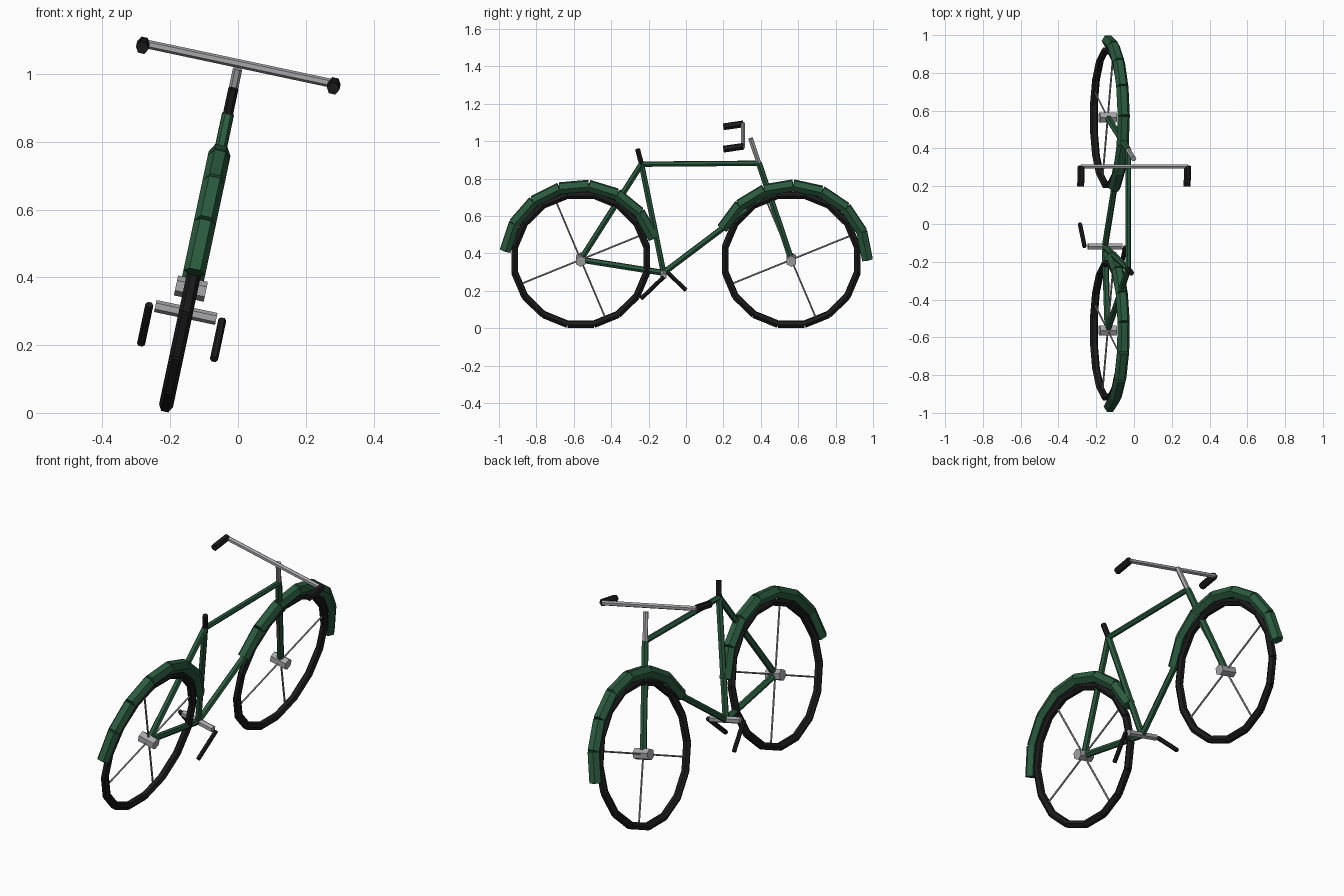
import bpy, bmesh, math
from mathutils import Vector, Matrix

if "Cube" in bpy.data.objects:
    bpy.data.objects.remove(bpy.data.objects["Cube"])

# Bike is built upright in the plane x = 0, then leaned about the ground line
LEAN = Matrix.Translation((-0.217, 0, 0)) @ Matrix.Rotation(math.radians(12), 4, 'Y')


def material(name, rgb):
    m = bpy.data.materials.new(name)
    m.diffuse_color = (*rgb, 1)
    m.use_nodes = True
    m.node_tree.nodes["Principled BSDF"].inputs["Base Color"].default_value = m.diffuse_color
    return m


GREEN = material("dark green paint", (0.024, 0.105, 0.05))
BLACK = material("black rubber", (0.012, 0.011, 0.012))
SILVER = material("silver metal", (0.39, 0.39, 0.41))


def rods(name, segments, r, mat, sides=6):
    """One object made of straight capped prisms, one per (start, end) pair."""
    bm = bmesh.new()
    for a, b in segments:
        a, b = Vector(a), Vector(b)
        d = (b - a).normalized()
        side = Vector((0, 0, 1)) if abs(d.x) > 0.9 else Vector((1, 0, 0))
        u = (side - d * side.dot(d)).normalized()
        rot = Matrix((u, d.cross(u), d)).transposed().to_4x4()
        ring = [(math.cos(t) * r, math.sin(t) * r) for t in
                (2 * math.pi * i / sides for i in range(sides))]
        low = [bm.verts.new(a + rot @ Vector((x, y, 0))) for x, y in ring]
        top = [bm.verts.new(b + rot @ Vector((x, y, 0))) for x, y in ring]
        bm.faces.new(low[::-1])
        bm.faces.new(top)
        for i in range(sides):
            j = (i + 1) % sides
            bm.faces.new((low[i], low[j], top[j], top[i]))
    bm.transform(LEAN)
    me = bpy.data.meshes.new(name)
    bm.to_mesh(me)
    bm.free()
    me.materials.append(mat)
    ob = bpy.data.objects.new(name, me)
    bpy.context.collection.objects.link(ob)
    return ob


def arc(c, radius, a0, a1, n):
    """Chain of n straight segments around c in the bike plane."""
    pts = [c + radius * Vector((0, math.cos(t), math.sin(t))) for t in
           (math.radians(a0 + (a1 - a0) * i / n) for i in range(n + 1))]
    return list(zip(pts, pts[1:]))


# Main joints of the frame
rear = Vector((0, -0.563, 0.375))
front = Vector((0, 0.563, 0.375))
crank = Vector((0, -0.12, 0.303))
seat = Vector((0, -0.238, 0.897))
head = Vector((0, 0.39, 0.902))
crown = Vector((0, 0.44, 0.735))

# Wheels with hub, four spokes and mudguard
for name, c, a0, a1 in (("rear", rear, 17, 173), ("front", front, 0, 155)):
    rods(name + "_tire", arc(c, 0.36, 11.25, 371.25, 16), 0.021, BLACK)
    rods(name + "_hub", [(c - Vector((0.045, 0, 0)), c + Vector((0.045, 0, 0)))], 0.03, SILVER)
    rods(name + "_spokes", [s for k in range(4) for s in
         [(c, c + 0.35 * Vector((0, math.cos(math.radians(22.5 + 90 * k)),
                                 math.sin(math.radians(22.5 + 90 * k)))))]], 0.005, SILVER)
    rods(name + "_mudguard", arc(c, 0.407, a0, a1, 7), 0.033, GREEN)

# Frame tubes
for name, a, b, r in (("seat_tube", crank, seat, 0.017), ("top_tube", seat, head, 0.015),
                      ("down_tube", crank, crown, 0.017), ("chain_stay", rear, crank, 0.017),
                      ("seat_stay", rear, seat, 0.017), ("fork", head, front, 0.018)):
    rods(name, [(a, b)], r, GREEN)

# Seat post and stem
rods("seat_post", [(seat, (0, -0.259, 0.979))], 0.015, BLACK)
rods("stem", [(head, (0, 0.345, 1.038))], 0.014, SILVER)

# Handlebar and grips
rods("handlebar", [((-0.288, 0.305, 1.054), (0.288, 0.305, 1.054))], 0.013, SILVER)
rods("grips", [((s * 0.288, 0.307, 1.056), (s * 0.288, 0.2, 1.04)) for s in (-1, 1)], 0.019, BLACK)

# Crank axle and crank arms
rods("crank_axle", [(crank - Vector((0.092, 0, 0)), crank + Vector((0.092, 0, 0)))], 0.018, SILVER)
rods("crank_arms", [(crank + Vector((s * 0.11, 0, 0)),
                     crank + Vector((s * 0.11, -s * 0.12, -0.118))) for s in (-1, 1)], 0.012, BLACK)
